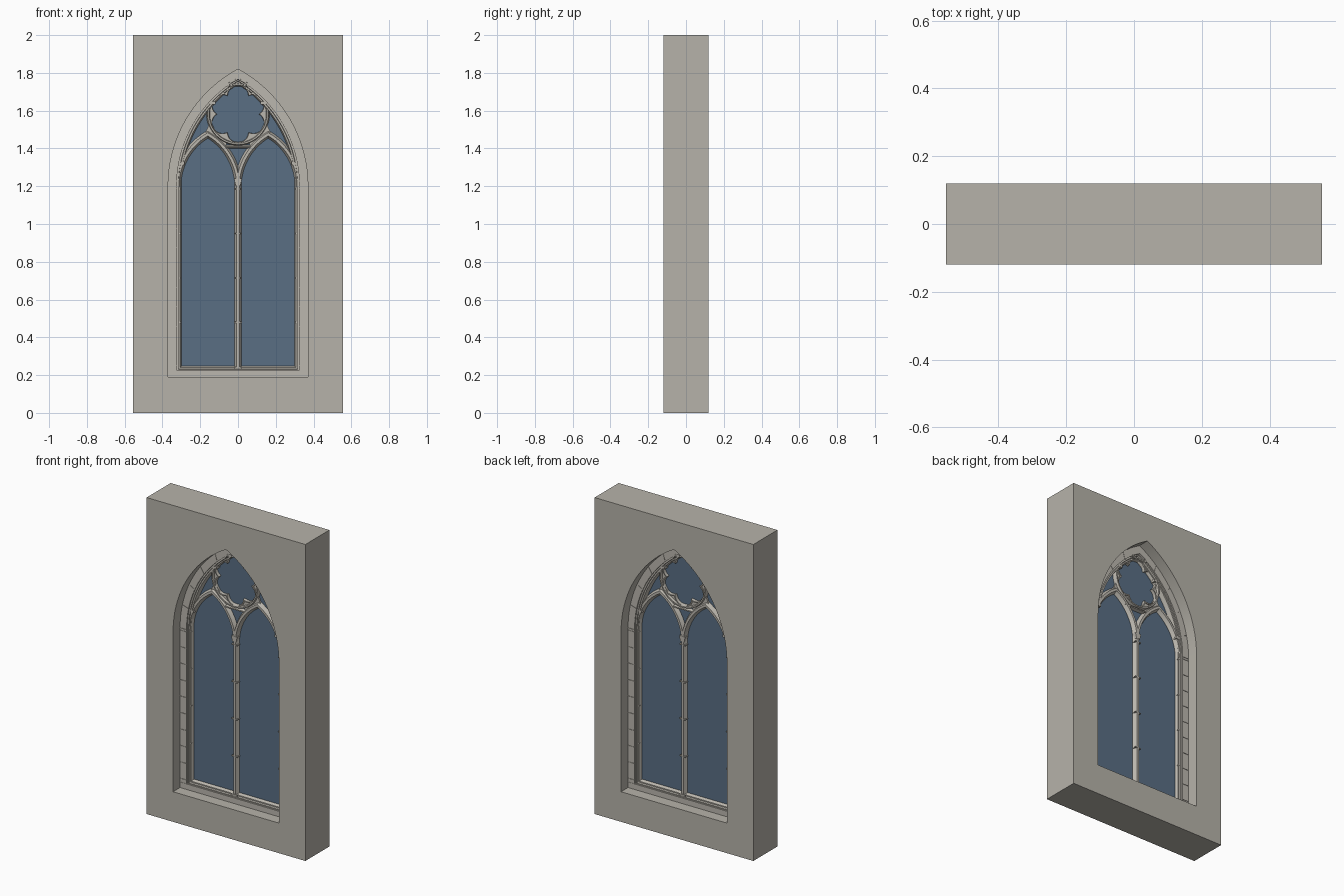
import bpy, bmesh, math
from mathutils import Vector

if "Cube" in bpy.data.objects:
    bpy.data.objects.remove(bpy.data.objects["Cube"])


def material(name, rgb):
    m = bpy.data.materials.new(name)
    m.diffuse_color = (*rgb, 1)
    m.use_nodes = True
    m.node_tree.nodes["Principled BSDF"].inputs["Base Color"].default_value = m.diffuse_color
    return m


STONE = material("wall stone", (0.47, 0.45, 0.40))
TRIM = material("carved stone", (0.50, 0.475, 0.425))
GLASS = material("blue glass", (0.10, 0.157, 0.23))

SPRING, OFF = 1.2, 0.334          # springing height and arc centre offset of the big arch
ROSE_Z, ROSE_R = 1.582, 0.165     # rose centre height and outer radius


def finish(name, bm, mat):
    bmesh.ops.remove_doubles(bm, verts=bm.verts, dist=1e-5)
    bmesh.ops.recalc_face_normals(bm, faces=bm.faces)
    me = bpy.data.meshes.new(name)
    bm.to_mesh(me)
    bm.free()
    me.materials.append(mat)
    ob = bpy.data.objects.new(name, me)
    bpy.context.collection.objects.link(ob)
    return ob


def plate(name, loops, depth, mat):
    """Flat upright slab from x,z loops (later loops are holes), centred on y = 0."""
    cu = bpy.data.curves.new(name + "_outline", 'CURVE')
    cu.dimensions, cu.fill_mode, cu.extrude = '2D', 'BOTH', depth
    for loop in loops:
        sp = cu.splines.new('POLY')
        sp.points.add(len(loop) - 1)
        for p, (x, z) in zip(sp.points, loop):
            p.co = (x, z, 0, 1)
        sp.use_cyclic_u = True
    tmp = bpy.data.objects.new(name + "_outline", cu)
    bpy.context.collection.objects.link(tmp)
    bpy.context.view_layer.update()
    me = bpy.data.meshes.new_from_object(tmp.evaluated_get(bpy.context.evaluated_depsgraph_get()))
    bm = bmesh.new()
    bm.from_mesh(me)
    for v in bm.verts:
        v.co = (v.co.x, -v.co.z, v.co.y)
    bpy.data.objects.remove(tmp)
    bpy.data.curves.remove(cu)
    bpy.data.meshes.remove(me)
    return finish(name, bm, mat)


def sweep(name, path, profile, closed=False, mat=TRIM):
    """Mitred moulding; the profile holds (offset to the left of the path, y)."""
    pts = [Vector(p) for p in path]
    n = len(pts)
    bm = bmesh.new()
    rings = []
    for i, p in enumerate(pts):
        dirs = []
        if closed or i > 0:
            dirs.append((p - pts[i - 1]).normalized())
        if closed or i < n - 1:
            dirs.append((pts[(i + 1) % n] - p).normalized())
        na, nb = [Vector((-d.y, d.x)) for d in (dirs[0], dirs[-1])]
        nor = (na + nb) / max(0.3, 1 + na.dot(nb))
        rings.append([bm.verts.new((p.x + nor.x * o, y, p.y + nor.y * o)) for o, y in profile])
    k = len(profile)
    for i in range(n if closed else n - 1):
        a, b = rings[i], rings[(i + 1) % n]
        for j in range(k):
            bm.faces.new((a[j], a[(j + 1) % k], b[(j + 1) % k], b[j]))
    if not closed:
        bm.faces.new(rings[0])
        bm.faces.new(rings[-1])
    return finish(name, bm, mat)


def bar(w, d):
    """Chamfered bar section: half width w, half depth d, narrow flat nose."""
    half = [(-w, 0.4 * d), (-0.8 * w, 0.55 * d), (-0.4 * w, d)]
    front = half + [(-x, y) for x, y in reversed(half)]
    return front + [(x, -y) for x, y in reversed(front)]


def arch(half, base=None, c=OFF, spring=SPRING, cx=0, n=18):
    """Pointed arch, right foot to left foot, with optional straight legs."""
    r = half + c
    end = math.acos(c / r)
    right = [(-c + r * math.cos(end * i / n), spring + r * math.sin(end * i / n)) for i in range(n + 1)]
    right[-1] = (0, right[-1][1])
    if base is not None:
        right.insert(0, (half, base))
    pts = right + [(-x, z) for x, z in reversed(right[:-1])]
    return [(cx + x, z) for x, z in pts]


def rect(x0, x1, z0, z1):
    return [(x0, z0), (x1, z0), (x1, z1), (x0, z1)]


def circle(r, a0=0, a1=360, n=60):
    return [(r * math.cos(math.radians(a0 + (a1 - a0) * i / n)),
             ROSE_Z + r * math.sin(math.radians(a0 + (a1 - a0) * i / n))) for i in range(n + 1)]


# Wall with pointed opening
plate("wall", [rect(-0.555, 0.555, 0, 2), arch(0.37, 0.19)], 0.12, STONE)

# Surround: core, sill, jamb blocks and arch stones with fine joints
plate("surround_core", [arch(0.37, 0.19), arch(0.325, 0.225)], 0.047, TRIM)
plate("sill", [rect(-0.37, 0.37, 0.19, 0.225)], 0.05, TRIM)
JOINTS = [0.225] + [0.25 + 0.104 * i for i in range(10)] + [SPRING]
RO, RI, G = 0.37 + OFF, 0.325 + OFF, 0.001
for s, side in ((-1, "left"), (1, "right")):
    for i, (z0, z1) in enumerate(zip(JOINTS, JOINTS[1:])):
        plate(f"jamb_block_{side}_{i}", [rect(s * 0.325, s * 0.37, z0 + G, z1 - G)], 0.05, TRIM)
    for i in range(5):
        loop = []
        for r, order in ((RO, range(7)), (RI, range(6, -1, -1))):
            end = math.acos(OFF / r)
            for j in order:
                t = end * (i + j / 6) / 5 + (G * 1.5 if j == 0 else -G * 1.5 if j == 6 else 0)
                loop.append((s * (r * math.cos(t) - OFF), SPRING + r * math.sin(t)))
        plate(f"arch_stone_{side}_{i}", [loop], 0.05, TRIM)

# Glass pane
plate("glass", [arch(0.322, 0.228)], 0.01, GLASS)

# Stepped inner frame moulding
step = [(0, 0.042), (0.009, 0.042), (0.011, 0.03), (0.018, 0.03), (0.025, 0.016)]
sweep("frame_moulding", arch(0.325, 0.222), step + [(o, -y) for o, y in reversed(step)], True)

# Mullion with base, capital and thin bands; matching bands on the jambs
sweep("mullion", [(0, 0.23), (0, 1.22)], bar(0.019, 0.036))
plate("mullion_base", [rect(-0.022, 0.022, 0.228, 0.242)], 0.04, TRIM)
plate("mullion_capital", [[(-0.013, 1.205), (0.013, 1.205), (0.021, 1.24), (-0.021, 1.24)]], 0.038, TRIM)
for i, z in enumerate((0.48, 0.715, 0.95, 1.185)):
    plate(f"mullion_band_{i}", [rect(-0.021, 0.021, z - 0.003, z + 0.003)], 0.037, TRIM)
    for s, side in ((-1, "left"), (1, "right")):
        plate(f"jamb_band_{side}_{i}", [rect(s * 0.302, s * 0.324, z - 0.003, z + 0.003)], 0.032, TRIM)

# Twin lancet heads
for s, side in ((-1, "left"), (1, "right")):
    sweep(f"lancet_head_{side}", arch(0.16, c=0.156, cx=s * 0.16), bar(0.018, 0.036))

    # Bead along the outer edge of the side light, with end blocks
    r = 0.309 + OFF
    a0, a1 = math.asin(0.12 / r), math.asin(0.44 / r)
    path = [(s * (r * math.cos(a0 + (a1 - a0) * i / 14) - OFF),
             SPRING + r * math.sin(a0 + (a1 - a0) * i / 14)) for i in range(15)]
    sweep(f"side_light_bead_{side}", path, bar(0.011, 0.04))
    for label, (x, z) in (("lower", path[0]), ("upper", path[-1])):
        plate(f"bead_stop_{label}_{side}",
              [rect(x - 0.015, x + 0.015, z - 0.008, z + 0.008)], 0.041, TRIM)

    # Web joining lancet tip and rose
    web = [(-0.175, 1.478), (-0.15, 1.535), (-0.06, 1.425), (-0.078, 1.4), (-0.145, 1.455)]
    plate(f"rose_web_{side}", [[(-s * x, z) for x, z in web]], 0.022, TRIM)

# Bar above the small centre light
sweep("centre_light_bar", [(-0.09, 1.408), (0.09, 1.408)], bar(0.009, 0.032))

# Rose: six-lobed opening inside a round plate
D, A = 0.095, 0.058
foil = []
for k in range(6):
    for i in range(12):
        t = math.radians(-30 + 5 * i)
        r = D * math.cos(t) + math.sqrt(A * A - (D * math.sin(t)) ** 2)
        a = math.radians(90 + 60 * k) + t
        foil.append((r * math.cos(a), ROSE_Z + r * math.sin(a)))
plate("rose_plate", [circle(0.162)[:-1], foil], 0.022, TRIM)
sweep("rose_ring", circle(ROSE_R - 0.008)[:-1], bar(0.01, 0.036), True)
sweep("rose_edge", foil, [(0.003, 0.012), (0.001, 0.029), (-0.006, 0.029),
                          (-0.006, -0.029), (0.001, -0.029), (0.003, -0.012)], True)

# Stone fill and chevron under the arch point
top = [p for p in arch(0.322) if p[1] > 1.66]
plate("apex_fill", [top + circle(0.156, 145, 35, 16)], 0.022, TRIM)
sweep("apex_chevron", [(-0.052, 1.728), (-0.046, 1.745), (0, 1.77), (0.046, 1.745), (0.052, 1.728)],
      bar(0.009, 0.052))

# Smooth curved runs, keep crisp edges
bpy.ops.object.select_all(action='SELECT')
bpy.context.view_layer.objects.active = bpy.data.objects["wall"]
bpy.ops.object.shade_smooth_by_angle(angle=math.radians(25))
